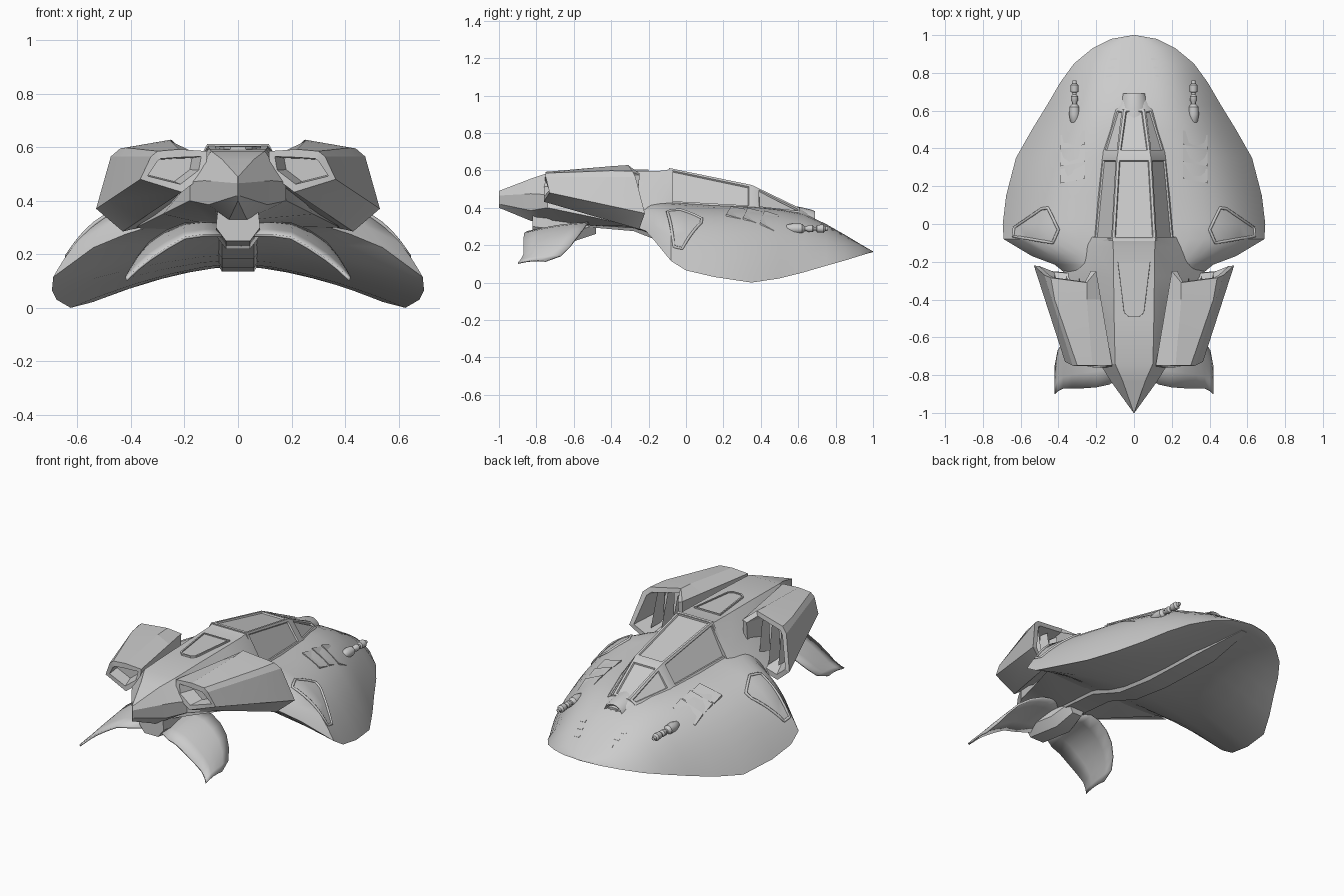
import bpy, bmesh, math
from mathutils import Vector

if "Cube" in bpy.data.objects:
    bpy.data.objects.remove(bpy.data.objects["Cube"])

def finish(name, bm, mirror=False, angle=30, solid=0):
    bmesh.ops.recalc_face_normals(bm, faces=bm.faces)
    me = bpy.data.meshes.new(name)
    bm.to_mesh(me)
    bm.free()
    ob = bpy.data.objects.new(name, me)
    bpy.context.collection.objects.link(ob)
    if mirror:
        ob.modifiers.new("Mirror", 'MIRROR')
    if solid:
        ob.modifiers.new("Solid", 'SOLIDIFY').thickness = solid
    bpy.ops.object.select_all(action='DESELECT')
    ob.select_set(True)
    bpy.context.view_layer.objects.active = ob
    bpy.ops.object.shade_smooth_by_angle(angle=math.radians(angle))
    return ob

def loft(rings, closed=True, caps=True):
    """Skin a list of point rings; returns bmesh, side faces and cap faces."""
    bm = bmesh.new()
    vs = [[bm.verts.new(p) for p in r] for r in rings]
    n = len(vs[0])
    sides = [bm.faces.new((a[i], a[(i + 1) % n], b[(i + 1) % n], b[i]))
             for a, b in zip(vs, vs[1:]) for i in range(n if closed else n - 1)]
    ends = [bm.faces.new(vs[0]), bm.faces.new(vs[-1])] if caps else []
    return bm, sides, ends

def mirrored(half):
    """Right-hand half section (top to bottom) made into a full ring."""
    return half + [(-x, y, z) for x, y, z in reversed(half) if abs(x) > 1e-6]

def recess(bm, face, rim, move, shrink=1):
    """Inset a face, then push it inward (optionally smaller) as a hollow."""
    bm.normal_update()
    bmesh.ops.inset_region(bm, faces=[face], thickness=rim)
    new = bmesh.ops.extrude_discrete_faces(bm, faces=[face])['faces'][0]
    c = new.calc_center_median()
    for v in new.verts:
        v.co = c + (v.co - c) * shrink + Vector(move)

# Hull stations: y, half width, rim z, top z, belly z
ST = [(1, .005, .165, .167, .163), (.98, .12, .158, .178, .157), (.93, .22, .143, .207, .157),
      (.85, .317, .118, .255, .155), (.75, .39, .09, .312, .155), (.63, .46, .055, .37, .155),
      (.5, .54, .022, .395, .16), (.35, .625, 0, .41, .165), (.15, .677, .03, .415, .18),
      (0, .695, .065, .425, .2), (-.08, .69, .115, .43, .22), (-.17, .54, .225, .43, .25),
      (-.215, .42, .275, .43, .27), (-.28, .34, .3, .43, .29)]

def station(y):
    for a, b in zip(ST, ST[1:]):
        if a[0] >= y >= b[0]:
            f = (a[0] - y) / (a[0] - b[0])
            return [p + (q - p) * f for p, q in zip(a, b)]
    return ST[-1]

def hull_z(x, y):
    _, w, zr, zt, _ = station(y)
    p = 3 + min(1, max(0, (.6 - y) / .6))
    return zr + (zt - zr) * (1 - min(1, abs(x) / w) ** p)

# Shell hull
T = [0, .15, .3, .42, .54, .64, .73, .81, .88, .94, .98, 1]
rings = []
for y, w, zr, zt, zb in ST:
    top = [(t * w, y, hull_z(t * w, y)) for t in T]
    low = [(t * w, y, zr + (zb - zr) * (1 - t ** 1.6)) for t in (.97, .8, .6, .4, .2, 0)]
    rings.append(mirrored(top + low))
finish("hull", loft(rings)[0], angle=40)

# Keel band along the underside
finish("keel", loft([mirrored([(.09 * s, y, z + .05), (.06 * s, y, z)]) for y, z, s in
       ((.93, .155, .3), (.6, .135, 1), (.2, .15, 1), (-.05, .185, 1), (-.28, .275, 1), (-.8, .32, 1))])[0])

# Canopy with recessed panes
rings = [[(wb, y, zb), (wt, y, zt), (-wt, y, zt), (-wb, y, zb)] for y, wb, wt, zb, zt in
         ((.61, .095, .055, .372, .397), (.38, .165, .085, .4, .508),
          (.35, .17, .09, .4, .522), (-.09, .212, .115, .425, .612))]
bm, sides, _ = loft(rings)
bm.normal_update()
panes = [f for i, f in enumerate(sides) if i % 4 < 3 and i // 4 != 1]
bmesh.ops.inset_individual(bm, faces=panes, thickness=.018)
bmesh.ops.inset_individual(bm, faces=panes, thickness=.006, depth=-.008)
finish("canopy", bm, angle=20)

# Rear spine ending in a pointed tail
S = [(-.07, .112, .61, .22, .43, .3, .32, .25), (-.12, .11, .598, .215, .47, .33, .3, .25),
     (-.28, .108, .595, .205, .5, .38, .3, .29), (-.5, .105, .592, .18, .5, .28, .35, .305),
     (-.74, .1, .585, .18, .47, .18, .4, .33),
     (-.83, .06, .555, .125, .475, .11, .385, .33), (-1, .001, .49, .002, .465, .001, .42, .4)]
finish("rear_spine", loft([mirrored([(a, y, z1), (b, y, z2), (c, y, z3), (c * .3, y, z4)])
       for y, a, z1, b, z2, c, z3, z4 in S])[0], angle=20)

# Hatch on the spine
hatch = [(.09, -.2), (.055, -.47), (.03, -.49), (-.03, -.49), (-.055, -.47), (-.09, -.2)]
bm, _, ends = loft([[(x, y, .57) for x, y in hatch], [(x * .95, y, .606 + y * .008) for x, y in hatch]])
recess(bm, ends[1], .01, (0, 0, -.006))
finish("spine_hatch", bm)

# Engine pods: intake at +y, exhaust at -y, both hollowed
front = [(.2, -.25, .585), (.25, -.31, .628), (.44, -.285, .595), (.475, -.27, .565),
         (.53, -.22, .37), (.43, -.25, .285), (.2, -.27, .34)]
rear = [(.115, -.75, .585), (.22, -.75, .592), (.3, -.75, .585), (.325, -.75, .565),
        (.365, -.73, .48), (.21, -.76, .432), (.12, -.76, .5)]
mid = [tuple(Vector(a).lerp(Vector(b), .3)) for a, b in zip(front, rear)]
mid[1], mid[2] = (.25, -.4, .622), (.42, -.4, .598)
bm, _, ends = loft([front, mid, rear])
recess(bm, ends[0], .03, (-.02, -.13, .01), .72)
recess(bm, ends[1], .03, (.02, .08, 0), .85)
finish("engine_pod", bm, True, 18)

# Intake vanes
bm = bmesh.new()
for x, z in ((.29, .36), (.355, .36), (.42, .37)):
    a = [bm.verts.new(p) for p in ((x - .012, -.37, z), (x + .012, -.37, z), (x + .002, -.27, z - .01),
                                   (x - .022, -.37, .57), (x, -.37, .57), (x - .01, -.32, .57))]
    for f in ((0, 1, 2), (3, 5, 4), (0, 3, 4, 1), (1, 4, 5, 2), (2, 5, 3, 0)):
        bm.faces.new([a[i] for i in f])
finish("intake_vanes", bm, True)

# Drooping petal fins: x, leading y/z, trailing y/z
F = [(.05, -.55, .32, -.8, .275), (.13, -.52, .325, -.85, .275), (.2, -.53, .318, -.865, .265),
     (.27, -.55, .29, -.87, .225), (.33, -.58, .25, -.87, .185), (.375, -.62, .195, -.87, .15),
     (.405, -.67, .145, -.885, .122), (.42, -.75, .115, -.9, .108)]
rows = []
for x, y1, z1, y2, z2 in F:
    rows.append([(x, y1 + (y2 - y1) * k / 4, z1 + (z2 - z1) * k / 4 + .008 * math.sin(math.pi * k / 4))
                 for k in range(5)])
finish("tail_fin", loft(rows, False, False)[0], True, 40, .01)

# Fin bracket under the tail
finish("fin_bracket", loft([mirrored([(w, y, .37), (w * 1.1, y, z + .05), (w * .6, y, z)]) for y, w, z in
       ((-.48, .05, .26), (-.6, .075, .22), (-.82, .075, .25))])[0])

def lathe(prof, x, z, n=12):
    return loft([[(x + r * math.cos(2 * math.pi * i / n), y, z + r * math.sin(2 * math.pi * i / n))
                  for i in range(n)] for y, r in prof])[0]

# Twin guns on the forward hull
finish("gun", lathe(((.525, .008), (.54, .022), (.58, .029), (.62, .026), (.635, .012), (.645, .012),
       (.655, .019), (.675, .019), (.685, .01), (.695, .01), (.7, .02), (.735, .022), (.745, .012),
       (.76, .01)), .315, .288), True, 35)
bm = bmesh.new()
bmesh.ops.create_cube(bm, size=1)
for v in bm.verts:
    v.co = (.315 + v.co.x * .025, .58 + v.co.y * .07, .265 + v.co.z * .05)
finish("gun_mount", bm, True)

# Nose port: flared fairing and hood with hollow mouth and inner barrel
finish("nose_hood", lathe(((.56, .09), (.61, .082), (.67, .068), (.69, .06), (.68, .05), (.62, .045)),
       0, .322, 20))
finish("nose_barrel", lathe(((.6, .03), (.685, .026), (.685, .017), (.64, .015)), 0, .335))
bm, _, _ = loft([[(w * math.cos(a), y, z - .05 + h * math.sin(a)) for a in
       [math.pi * i / 10 for i in range(11)]] for y, w, z, h in
       ((.56, .12, .38, .055), (.61, .115, .38, .067), (.65, .09, .365, .067), (.68, .07, .35, .06))])
finish("nose_fairing", bm)

def hull_frame(name, pts, r):
    """Thin raised outline following the hull surface."""
    cu = bpy.data.curves.new(name, 'CURVE')
    cu.dimensions, cu.bevel_depth, cu.bevel_resolution = '3D', r, 1
    path = []
    for a, b in zip(pts, pts[1:] + pts[:1]):
        path += [Vector(a).lerp(Vector(b), k / 6) for k in range(6)]
    sp = cu.splines.new('POLY')
    sp.points.add(len(path) - 1)
    for p, q in zip(sp.points, path):
        p.co = (q.x, q.y, hull_z(q.x, q.y), 1)
    sp.use_cyclic_u = True
    ob = bpy.data.objects.new(name, cu)
    bpy.context.collection.objects.link(ob)

# Wing panels on both sides
for s in (1, -1):
    outline = [(.4, -.03), (.455, .085), (.49, .08), (.635, -.02), (.64, -.065), (.43, -.1)]
    hull_frame("wing_panel_frame", [(s * x, y) for x, y in outline], .008)

# Louvre vents and small nose slots lying on the hull
def scale_plate(bm, x0, x1, y0, y1, skew, h):
    q = [(x0, y0), (x1, y0 + skew), (x1, y1 + skew), (x0, y1)]
    lo = [bm.verts.new((x, y, hull_z(x, y) - .01)) for x, y in q]
    hi = [bm.verts.new((x, y, hull_z(x, y) + (h if i < 2 else .001))) for i, (x, y) in enumerate(q)]
    bm.faces.new(lo)
    bm.faces.new(hi)
    for i in range(4):
        j = (i + 1) % 4
        bm.faces.new((lo[i], lo[j], hi[j], hi[i]))

bm = bmesh.new()
for y in (.24, .33, .42):
    scale_plate(bm, .26, .39, y, y + .075, -.025, .009)
finish("hull_vents", bm, True)
bm = bmesh.new()
for i in range(3):
    scale_plate(bm, .09 + .012 * i, .125 + .012 * i, .87 - .045 * i, .88 - .045 * i, -.004, .003)
finish("nose_slots", bm, True)
